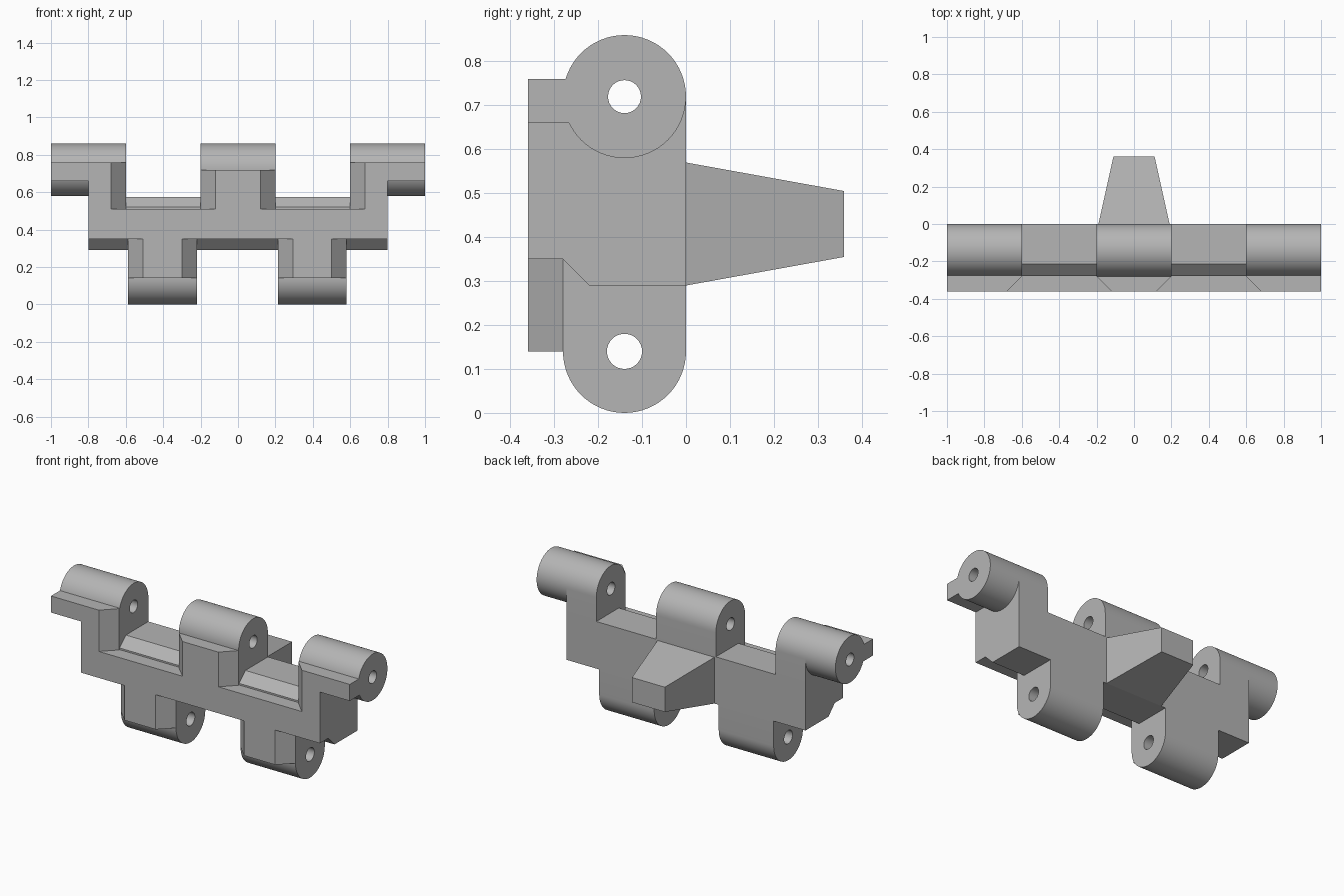
import bpy, bmesh, math
from mathutils import Vector

cube = bpy.data.objects.get("Cube")
if cube:
    bpy.data.objects.remove(cube, do_unlink=True)

steel = bpy.data.materials.new("plain grey metal")
steel.use_nodes = True
GREY = (0.46, 0.46, 0.46, 1)
steel.diffuse_color = GREY
steel.node_tree.nodes["Principled BSDF"].inputs["Base Color"].default_value = GREY

R = 0.14             # knuckle radius
PIN_Y = -0.14        # both pin axes
TOP_Z, LOW_Z = 0.72, 0.14
FRONT, FACE = -0.36, -0.28   # outer front plane, front of the knuckles


def prism(name, profile, axis, lo, hi):
    """Extrude a 2D profile: (y, z) points along x, or (x, y) points along z."""
    bm = bmesh.new()
    place = (lambda p: (lo, *p)) if axis == 'X' else (lambda p: (*p, lo))
    face = bm.faces.new([bm.verts.new(place(p)) for p in profile])
    new = bmesh.ops.extrude_face_region(bm, geom=[face])["geom"]
    step = Vector((hi - lo, 0, 0) if axis == 'X' else (0, 0, hi - lo))
    bmesh.ops.translate(bm, vec=step, verts=[v for v in new if isinstance(v, bmesh.types.BMVert)])
    bmesh.ops.recalc_face_normals(bm, faces=bm.faces)
    mesh = bpy.data.meshes.new(name)
    bm.to_mesh(mesh)
    bm.free()
    mesh.materials.append(steel)
    ob = bpy.data.objects.new(name, mesh)
    bpy.context.collection.objects.link(ob)
    return ob


def arc(z, start, end, n, r=R):
    angles = [math.radians(start + (end - start) * i / n) for i in range(n + 1)]
    return [(PIN_Y + r * math.cos(a), z + r * math.sin(a)) for a in angles]


def drill(ob, z, r):
    """Cut the pin hole through a knuckle, then shade its round sides smooth."""
    cutter = prism("pin_cutter", arc(z, 0, 360, 32, r)[:-1], 'X', -1.2, 1.2)
    cutter.hide_render = True
    mod = ob.modifiers.new("pin_hole", 'BOOLEAN')
    mod.operation, mod.solver, mod.object = 'DIFFERENCE', 'EXACT', cutter
    bpy.ops.object.select_all(action='DESELECT')
    bpy.context.view_layer.objects.active = ob
    ob.select_set(True)
    bpy.ops.object.modifier_apply(modifier=mod.name)
    bpy.data.objects.remove(cutter, do_unlink=True)
    bpy.ops.object.shade_smooth_by_angle(angle=math.radians(30))


def upper_knuckle(name, lo, hi):
    # Rounded lug rising from the body
    drill(prism(name, arc(TOP_Z, 0, 180, 32) + [(FACE, 0.51), (0, 0.51)], 'X', lo, hi), TOP_Z, 0.0375)


# Body bar with sloped clearances above and below
prism("body", [(FRONT, 0.35), (FACE, 0.35), (-0.22, 0.29), (0, 0.29), (0, 0.575),
               (-0.215, 0.575), (-0.275, 0.52), (-0.275, 0.51), (FRONT, 0.51)], 'X', -0.8, 0.8)

# Centre upper knuckle and its chamfered front pad
upper_knuckle("centre_knuckle", -0.2, 0.2)
prism("centre_pad", [(-0.2, FACE), (-0.12, FRONT), (0.12, FRONT), (0.2, FACE)], 'Z', 0.51, TOP_Z)

# Outer upper knuckles, each half supported and half overhanging
for side, s in (("left", 1), ("right", -1)):
    upper_knuckle(side + "_outer_knuckle", *sorted((0.6 * s, 0.8 * s)))
    tip = prism(side + "_knuckle_tip", arc(TOP_Z, 0, 360, 64)[:-1], 'X', *sorted((0.8 * s, s)))
    drill(tip, TOP_Z, 0.0375)
    prism(side + "_shoulder", [(0.6 * s, -0.26), (0.6 * s, FACE), (0.68 * s, FRONT),
                               (0.8 * s, FRONT), (0.8 * s, -0.26)], 'Z', 0.51, 0.76)
    prism(side + "_front_bar", [(FRONT, 0.66), (-0.26, 0.66), (-0.26, 0.76), (FRONT, 0.76)],
          'X', *sorted((0.8 * s, s)))

# Lower knuckles with chamfered front pads
for side, c in (("left", 0.397), ("right", -0.403)):
    w = 0.184
    lug = arc(LOW_Z, 180, 360, 32) + [(0, 0.29), (-0.22, 0.29), (FACE, 0.35)]
    drill(prism(side + "_lower_knuckle", lug, 'X', c - w, c + w), LOW_Z, 0.04)
    prism(side + "_lower_pad", [(c - w, FACE), (c - w + 0.08, FRONT), (c + w - 0.08, FRONT),
                                (c + w, FACE)], 'Z', LOW_Z, 0.35)

# Tapered guide horn at the back
horn = prism("guide_horn", [(-0.19, 0), (0.19, 0), (0.11, 0.36), (-0.11, 0.36)], 'Z', 0.29, 0.57)
for v in horn.data.vertices:
    if v.co.y > 0.1:
        v.co.z = 0.505 if v.co.z > 0.43 else 0.355
